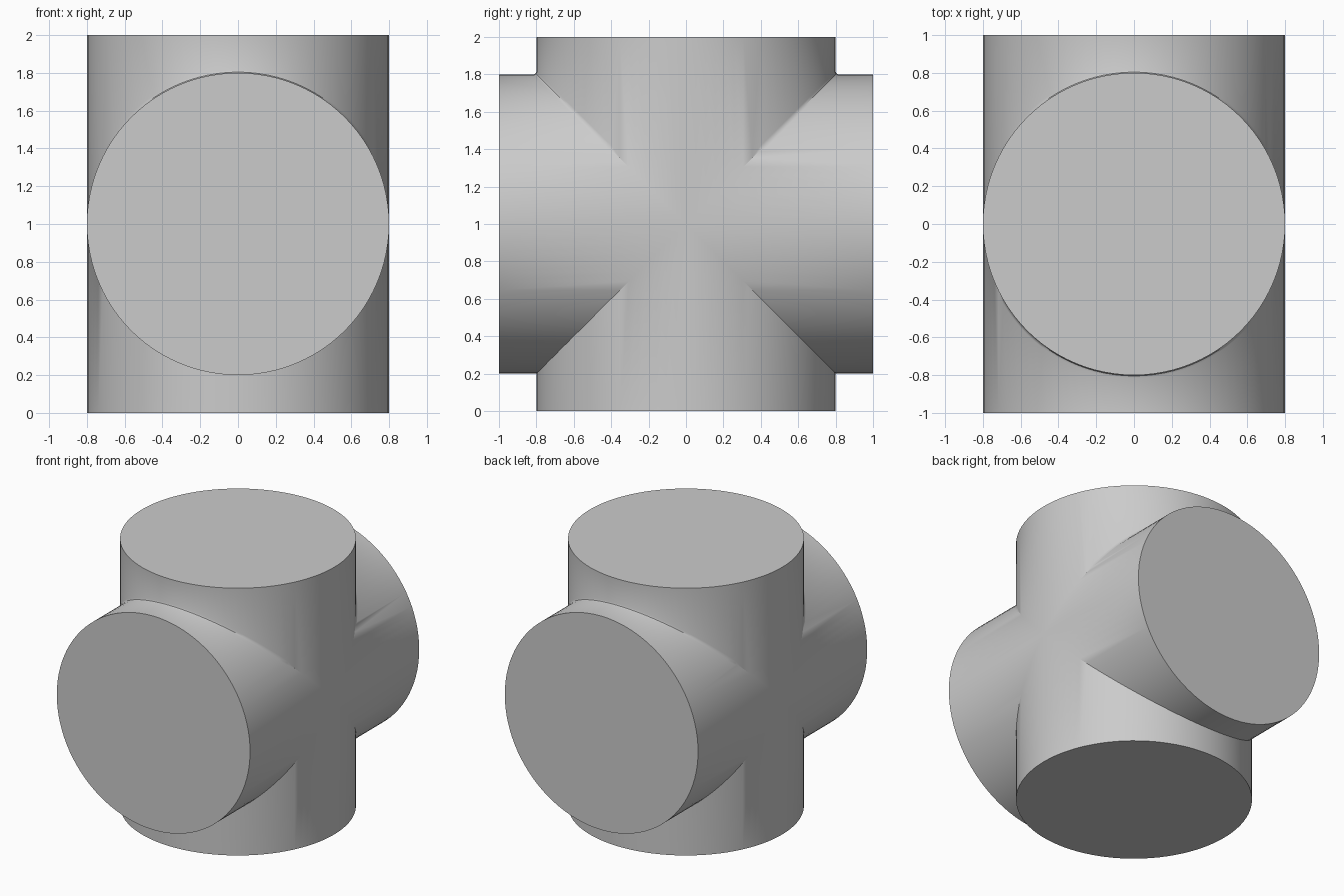
import bpy, bmesh, math
from mathutils import Vector

if "Cube" in bpy.data.objects:
    bpy.data.objects.remove(bpy.data.objects["Cube"], do_unlink=True)

RADIUS, HALF_LENGTH, SEGMENTS = 0.8, 1.0, 96
FILLET = 0.015

# Plain grey material
grey = bpy.data.materials.new("plain_grey")
grey.use_nodes = True
colour = (0.6, 0.6, 0.6, 1.0)
grey.diffuse_color = colour
grey.node_tree.nodes["Principled BSDF"].inputs["Base Color"].default_value = colour


def add_branch(bm, upright, sign):
    """One capped pipe arm, running from its mitred seam to its flat end."""
    def point(across, along):
        x, s = across
        return Vector((x, s, along) if upright else (x, along, s))

    circle = [(RADIUS * math.cos(a), RADIUS * math.sin(a))
              for a in (2 * math.pi * i / SEGMENTS for i in range(SEGMENTS))]
    end = [bm.verts.new(point(c, sign * HALF_LENGTH)) for c in circle]
    seam = [bm.verts.new(point(c, sign * abs(c[1]))) for c in circle]
    for i in range(SEGMENTS):
        j = (i + 1) % SEGMENTS
        bm.faces.new((end[i], end[j], seam[j], seam[i]))
    bm.faces.new(end)


# Four arms welded together along the diagonal seams
bm = bmesh.new()
for upright in (True, False):
    for sign in (1, -1):
        add_branch(bm, upright, sign)
bmesh.ops.remove_doubles(bm, verts=bm.verts, dist=1e-4)
bmesh.ops.recalc_face_normals(bm, faces=bm.faces)

# Narrow fillet along the upper creases
creases = [e for e in bm.edges
           if all(v.co.z > 0.4 and abs(v.co.z - abs(v.co.y)) < 1e-4 for v in e.verts)]
bmesh.ops.bevel(bm, geom=creases, offset=FILLET, offset_type='OFFSET',
                segments=2, profile=0.5, affect='EDGES')
bmesh.ops.translate(bm, verts=bm.verts, vec=(0, 0, HALF_LENGTH))

mesh = bpy.data.meshes.new("cross_pipe")
bm.to_mesh(mesh)
bm.free()
mesh.materials.append(grey)
cross = bpy.data.objects.new("cross_pipe", mesh)
bpy.context.collection.objects.link(cross)

# Smooth barrels, sharp end rims and creases
bpy.ops.object.select_all(action='DESELECT')
cross.select_set(True)
bpy.context.view_layer.objects.active = cross
bpy.ops.object.shade_smooth_by_angle(angle=math.radians(30))
